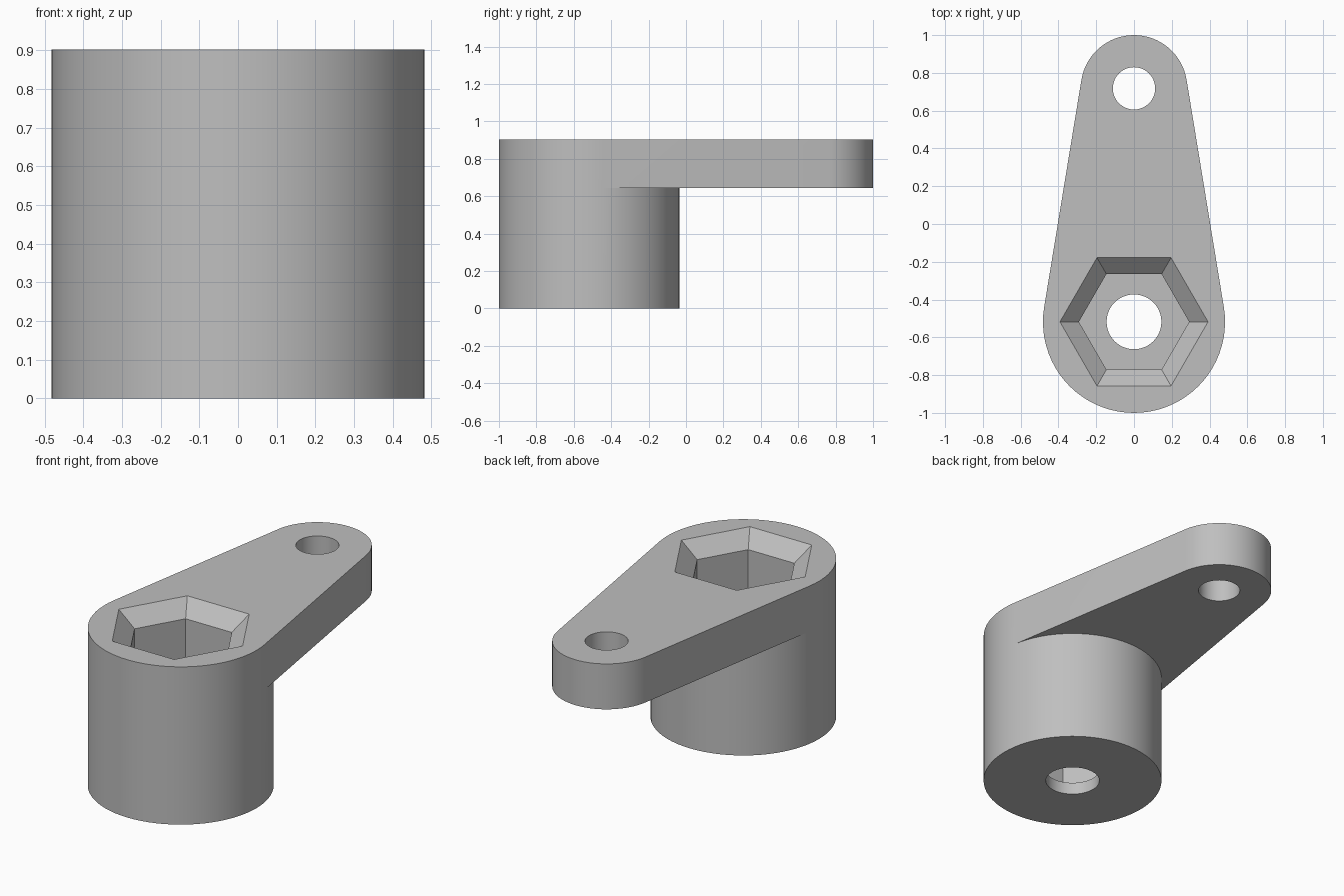
import bpy
import bmesh
from math import pi, asin, cos, sin, radians

cube = bpy.data.objects.get("Cube")
if cube:
    bpy.data.objects.remove(cube)

# Main dimensions
HUB_Y, HUB_R = -0.518, 0.482
EYE_Y, EYE_R = 0.718, 0.282
TOP, ARM_BOTTOM = 0.903, 0.643
FLOOR, CHAMFER_Z = 0.07, 0.818
BORE_R, EYE_HOLE_R = 0.145, 0.112
HEX_TOP_R, HEX_R = 0.392, 0.292


def arc(cy, radius, start, end, steps):
    """Points along an arc centred on x = 0, both ends included."""
    angles = [start + (end - start) * i / steps for i in range(steps + 1)]
    return [(radius * cos(a), cy + radius * sin(a)) for a in angles]


def circle(cy, radius, sides):
    return arc(cy, radius, 0, 2 * pi, sides)[:-1]


def wall(bm, low, z_low, high, z_high):
    """Band of quads joining two closed outlines."""
    a = [bm.verts.new((x, y, z_low)) for x, y in low]
    b = [bm.verts.new((x, y, z_high)) for x, y in high]
    for i in range(len(a)):
        j = (i + 1) % len(a)
        bm.faces.new((a[i], a[j], b[j], b[i]))


def flat(bm, z, *outlines):
    """Flat face filling the first outline, with the others as holes."""
    edges = []
    for pts in outlines:
        vs = [bm.verts.new((x, y, z)) for x, y in pts]
        edges += [bm.edges.new((vs[i - 1], vs[i])) for i in range(len(vs))]
    bmesh.ops.triangle_fill(bm, edges=edges, use_beauty=True, normal=(0, 0, 1))


# Outlines: the arm sides are tangent to the hub and the eye
tilt = asin((HUB_R - EYE_R) / (EYE_Y - HUB_Y))
hub_back = arc(HUB_Y, HUB_R, tilt, pi - tilt, 32)
hub_front = arc(HUB_Y, HUB_R, pi - tilt, 2 * pi + tilt, 40)
eye_arc = arc(EYE_Y, EYE_R, tilt, pi - tilt, 32)
hub_ring = hub_back + hub_front[1:-1]
lever_outline = eye_arc + hub_front
underside = eye_arc + hub_back[::-1]
bore = circle(HUB_Y, BORE_R, 48)
eye_hole = circle(EYE_Y, EYE_HOLE_R, 48)
hex_top = circle(HUB_Y, HEX_TOP_R, 6)
hex_low = circle(HUB_Y, HEX_R, 6)

bm = bmesh.new()
# Outer walls of hub and arm
wall(bm, hub_ring, 0, hub_ring, ARM_BOTTOM)
wall(bm, lever_outline, ARM_BOTTOM, lever_outline, TOP)
# Top, arm underside and hub base
flat(bm, TOP, lever_outline, hex_top, eye_hole)
flat(bm, ARM_BOTTOM, underside, eye_hole)
flat(bm, 0, hub_ring, bore)
# Chamfered hexagonal socket with a round bore in its floor
wall(bm, hex_low, CHAMFER_Z, hex_top, TOP)
wall(bm, hex_low, FLOOR, hex_low, CHAMFER_Z)
flat(bm, FLOOR, hex_low, bore)
wall(bm, bore, 0, bore, FLOOR)
# Hole through the arm end
wall(bm, eye_hole, ARM_BOTTOM, eye_hole, TOP)

bmesh.ops.remove_doubles(bm, verts=bm.verts, dist=0.0001)
bmesh.ops.recalc_face_normals(bm, faces=bm.faces)
mesh = bpy.data.meshes.new("socket_lever")
bm.to_mesh(mesh)
bm.free()

# Plain grey material
grey = bpy.data.materials.new("light_grey")
grey.use_nodes = True
colour = (0.52, 0.52, 0.52, 1)
grey.diffuse_color = colour
grey.node_tree.nodes["Principled BSDF"].inputs["Base Color"].default_value = colour
mesh.materials.append(grey)

lever = bpy.data.objects.new("socket_lever", mesh)
bpy.context.collection.objects.link(lever)
bpy.ops.object.select_all(action="DESELECT")
lever.select_set(True)
bpy.context.view_layer.objects.active = lever
bpy.ops.object.shade_smooth_by_angle(angle=radians(30))
